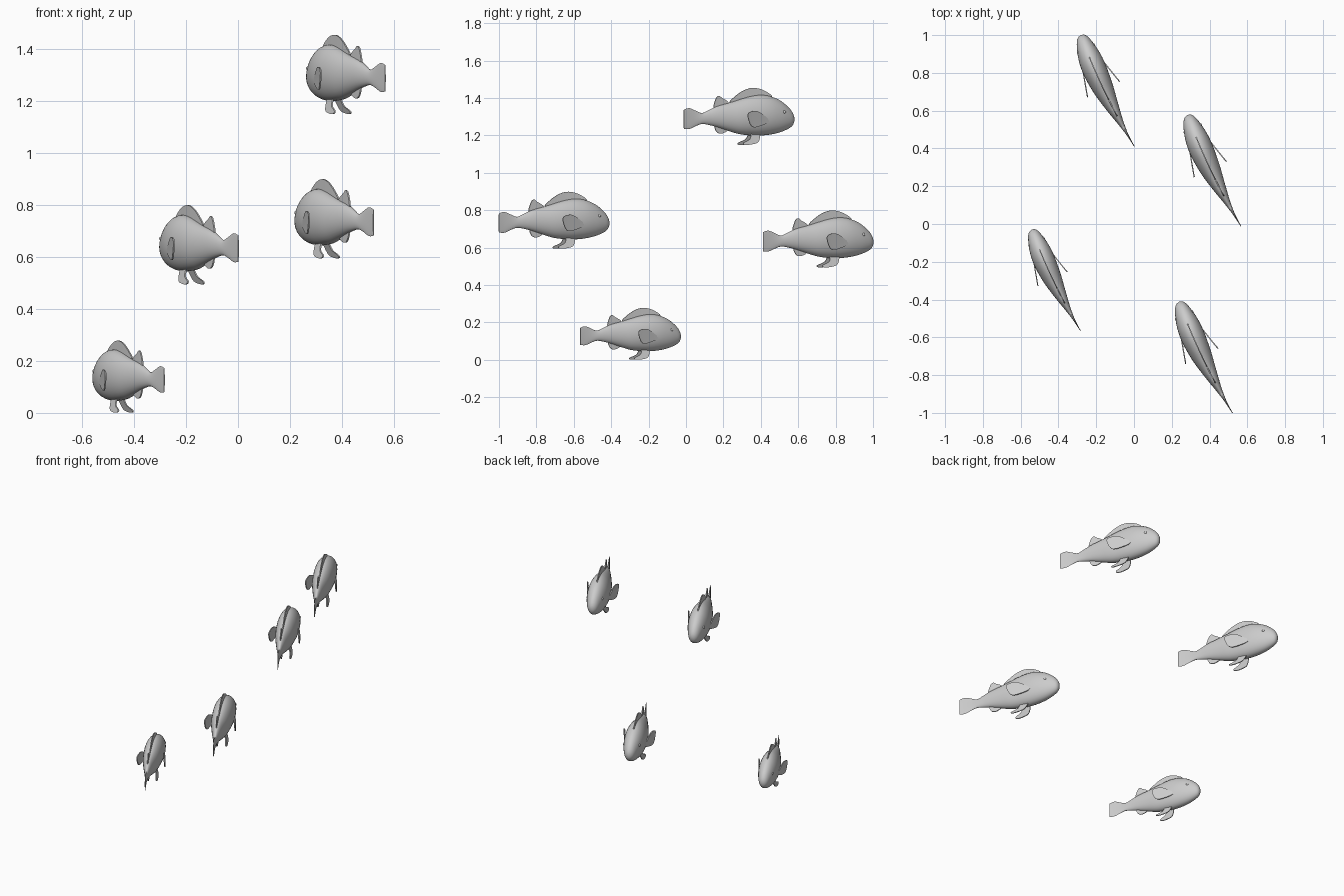
import bpy, bmesh, math
from mathutils import Vector, Matrix

if "Cube" in bpy.data.objects:
    bpy.data.objects.remove(bpy.data.objects["Cube"])


def spline(pts, closed, n=4):
    # Catmull-Rom interpolation through points of any dimension
    out, m = [], len(pts)
    for i in range(m if closed else m - 1):
        if closed:
            q = [pts[(i + k) % m] for k in (-1, 0, 1, 2)]
        else:
            q = [pts[min(max(i + k, 0), m - 1)] for k in (-1, 0, 1, 2)]
        for j in range(n):
            t = j / n
            out.append(tuple(0.5 * (2 * b + (c - a) * t + (2 * a - 5 * b + 4 * c - d) * t * t
                                    + (3 * b - a - 3 * c + d) * t ** 3)
                             for a, b, c, d in zip(*q)))
    if not closed:
        out.append(tuple(pts[-1]))
    return out


def finish(bm, name):
    # gentle sideways curve of the swimming fish
    for v in bm.verts:
        v.co.y += 0.016 * (1 - (v.co.x / 0.33) ** 2)
    bmesh.ops.recalc_face_normals(bm, faces=bm.faces)
    for f in bm.faces:
        f.smooth = True
    for e in bm.edges:
        if len(e.link_faces) == 2 and e.calc_face_angle() > math.radians(50):
            e.smooth = False
    me = bpy.data.meshes.new(name)
    bm.to_mesh(me)
    bm.free()
    return me


def make_body():
    # x, top, bottom, half width from tail edge to nose
    sections = [
        (-.327, .050, -.052, .002), (-.292, .058, -.053, .003), (-.25, .043, -.037, .006),
        (-.214, .032, -.027, .011), (-.173, .048, -.032, .018), (-.125, .068, -.043, .028),
        (-.054, .086, -.064, .042), (.006, .103, -.080, .053), (.065, .119, -.087, .060),
        (.125, .128, -.089, .064), (.185, .123, -.084, .062), (.244, .100, -.072, .052),
        (.292, .064, -.053, .037), (.314, .037, -.038, .025), (.323, .018, -.022, .014)]
    bm, n, rings = bmesh.new(), 32, []
    for x, top, bot, w in spline(sections, False, 4):
        ring = []
        for k in range(n):
            a = 2 * math.pi * k / n
            ring.append(bm.verts.new((x, w * math.cos(a),
                                      (top + bot) / 2 + (top - bot) / 2 * math.sin(a))))
        rings.append(ring)
    for r0, r1 in zip(rings, rings[1:]):
        for k in range(n):
            bm.faces.new((r0[k], r0[(k + 1) % n], r1[(k + 1) % n], r1[k]))
    bm.faces.new(rings[0])
    nose = bm.verts.new((.327, 0, -.002))
    for k in range(n):
        bm.faces.new((rings[-1][k], rings[-1][(k + 1) % n], nose))
    return finish(bm, "body")


def make_fin(name, outline, side=lambda x, z: 0, thick=0.003):
    # thin plate in the XZ plane, shifted sideways by side(x, z)
    pts = spline(outline, True, 5)
    bm = bmesh.new()
    a, b = ([bm.verts.new((x, side(x, z) + s * thick, z)) for x, z in pts] for s in (-1, 1))
    bm.faces.new(a)
    bm.faces.new(b[::-1])
    for i in range(len(pts)):
        j = (i + 1) % len(pts)
        bm.faces.new((a[i], a[j], b[j], b[i]))
    bmesh.ops.triangulate(bm, faces=[f for f in bm.faces if len(f.verts) > 4])
    return finish(bm, name)


def make_eye(s):
    bm = bmesh.new()
    bmesh.ops.create_uvsphere(bm, u_segments=16, v_segments=10, radius=0.009,
                              matrix=Matrix.Translation((.25, s * .044, .037)))
    return finish(bm, "eye")


parts = [make_body()]
# fins on the centre line
parts.append(make_fin("dorsal_fin", [(-.042, .085), (-.012, .123), (.042, .155), (.095, .166),
                                     (.155, .152), (.2, .115), (.095, .09)]))
parts.append(make_fin("rear_dorsal_fin", [(-.143, .058), (-.131, .107), (-.113, .124),
                                          (-.095, .113), (-.054, .085), (-.1, .05)]))
parts.append(make_fin("anal_fin", [(-.137, -.035), (-.125, -.069), (-.095, -.078),
                                   (-.058, -.057), (-.09, -.03)]))
# paired fins and eyes
for s in (-1, 1):
    parts.append(make_fin("pectoral_fin", [(.018, .030), (.07, .043), (.12, .021), (.157, -.011),
                                           (.10, -.037), (.048, -.043), (.022, -.010)],
                          lambda x, z: s * (.058 + (.155 - x) * .26)))
    parts.append(make_fin("pelvic_fin", [(.122, -.075), (.107, -.122), (.065, -.136),
                                         (.026, -.138), (.019, -.127), (.06, -.107), (.077, -.072)],
                          lambda x, z: s * (.016 + (-.08 - z) * .35)))
    parts.append(make_eye(s))

# the school: position and size of each fish
school = [((.425, .283, 1.288), 1), ((.38, -.706, .733), 1),
          ((-.14, .706, .633), 1), ((-.412, -.297, .127), .91)]
for i, (pos, size) in enumerate(school, 1):
    m = (Matrix.Translation(Vector(pos)) @ Matrix.Rotation(math.radians(115.7), 4, 'Z')
         @ Matrix.Scale(size, 4))
    for me in parts:
        ob = bpy.data.objects.new(f"fish_{i}_{me.name}", me)
        ob.matrix_world = m
        bpy.context.collection.objects.link(ob)
